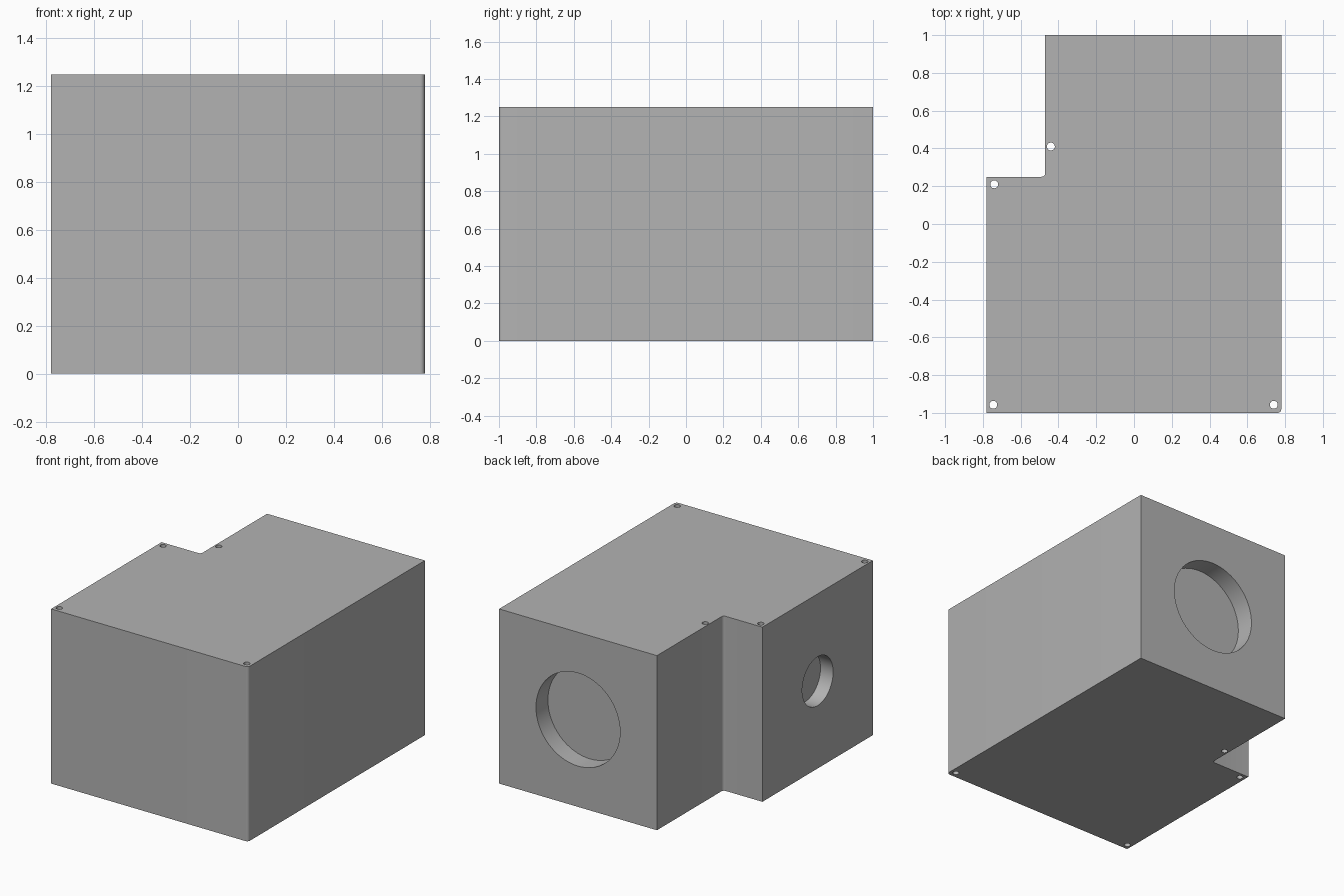
import bpy
import bmesh
from math import radians, pi, sin, cos
from mathutils import Matrix, Vector

cube = bpy.data.objects.get("Cube")
if cube:
    bpy.data.objects.remove(cube, do_unlink=True)

HEIGHT = 1.25
MID = HEIGHT / 2

grey = bpy.data.materials.new("plain grey")
grey.use_nodes = True
colour = (0.45, 0.45, 0.45, 1)
grey.diffuse_color = colour
grey.node_tree.nodes["Principled BSDF"].inputs["Base Color"].default_value = colour


def make_object(name, bm):
    mesh = bpy.data.meshes.new(name)
    bmesh.ops.recalc_face_normals(bm, faces=bm.faces)
    bm.to_mesh(mesh)
    bm.free()
    mesh.materials.append(grey)
    obj = bpy.data.objects.new(name, mesh)
    bpy.context.collection.objects.link(obj)
    return obj


def arc(cx, cy, radius, start, end, steps=6):
    angles = [radians(start + (end - start) * i / steps) for i in range(steps + 1)]
    return [(cx + radius * cos(a), cy + radius * sin(a)) for a in angles]


def cylinder(name, centre, radius, length, rotation, sides):
    bm = bmesh.new()
    bmesh.ops.create_cone(bm, cap_ends=True, segments=sides, radius1=radius,
                          radius2=radius, depth=length,
                          matrix=Matrix.Translation(Vector(centre)) @ rotation)
    obj = make_object(name, bm)
    obj.hide_render = True
    return obj


# Solid housing with a notched corner, extruded from its plan outline
R = 0.02
outline = [(-0.78, -1)]
outline += arc(0.78 - R, -1 + R, R, -90, 0)
outline += [(0.78, 1), (-0.47, 1)]
outline += arc(-0.47 - R, 0.25 + R, R, 0, -90)
outline += [(-0.78, 0.25)]
bm = bmesh.new()
base = bm.faces.new([bm.verts.new((x, y, 0)) for x, y in outline])
top = bmesh.ops.extrude_face_region(bm, geom=[base], use_keep_orig=True)
bmesh.ops.translate(bm, vec=(0, 0, HEIGHT),
                    verts=[v for v in top["geom"] if isinstance(v, bmesh.types.BMVert)])
housing = make_object("housing", bm)

# Round port recesses in the back and the notched side
big_depth, small_depth = 0.135, 0.1
cutters = [
    cylinder("back_port_cutter", (0.155, 1, MID), 0.333, 2 * big_depth,
             Matrix.Rotation(pi / 2, 4, "X"), 64),
    cylinder("side_port_cutter", (-0.78, -0.375, MID), 0.175, 2 * small_depth,
             Matrix.Rotation(pi / 2, 4, "Y"), 64),
]

# Screw holes running the full height
for x, y in [(-0.74, 0.21), (-0.44, 0.41), (-0.745, -0.957), (0.74, -0.957)]:
    cutters.append(cylinder("screw_hole_cutter", (x, y, MID), 0.021,
                            HEIGHT + 0.2, Matrix.Identity(4), 24))

# Cut every opening, then remove the cutters
bpy.context.view_layer.objects.active = housing
for cutter in cutters:
    cut = housing.modifiers.new("opening", "BOOLEAN")
    cut.operation = "DIFFERENCE"
    cut.solver = "EXACT"
    cut.object = cutter
    bpy.ops.object.modifier_apply(modifier=cut.name)
    bpy.data.objects.remove(cutter, do_unlink=True)

# Smooth curved walls, crisp edges elsewhere
for obj in bpy.context.selected_objects:
    obj.select_set(False)
housing.select_set(True)
bpy.ops.object.shade_smooth_by_angle(angle=radians(30))
